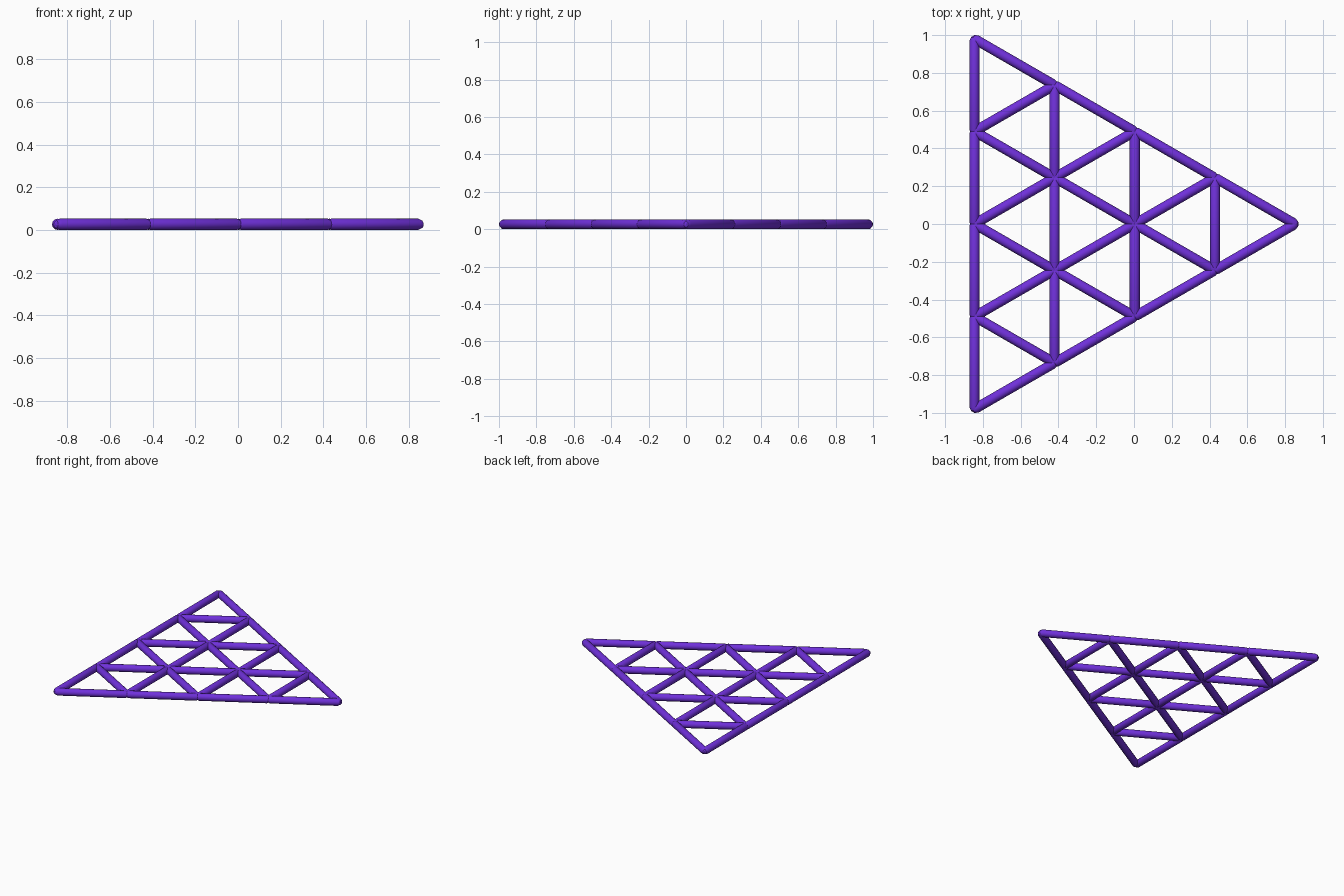
import bpy, bmesh, math
from mathutils import Vector

if "Cube" in bpy.data.objects:
    bpy.data.objects.remove(bpy.data.objects["Cube"])

N = 4            # strut segments per side of the big triangle
S = 0.49         # distance between neighbouring nodes
R = 0.0265       # strut radius
SIDES = 12
H = S * math.sqrt(3) / 2

mat = bpy.data.materials.new("purple")
mat.diffuse_color = (0.16, 0.03, 0.70, 1)
mat.use_nodes = True
mat.node_tree.nodes["Principled BSDF"].inputs["Base Color"].default_value = mat.diffuse_color

# One strut along x with blunt tapered ends that reach slightly past the nodes
a = S / 2
profile = [(a - 0.010, R), (a + 0.008, 0.7 * R), (a + 0.020, 0.0)]
profile = [(-x, r) for x, r in reversed(profile)] + profile
bm = bmesh.new()
verts = [bm.verts.new((x, 0, r)) for x, r in profile]
edges = [bm.edges.new(p) for p in zip(verts, verts[1:])]
bmesh.ops.spin(bm, geom=verts + edges, cent=(0, 0, 0), axis=(1, 0, 0),
               angle=2 * math.pi, steps=SIDES, use_merge=True)
bmesh.ops.remove_doubles(bm, verts=bm.verts, dist=1e-5)
bmesh.ops.recalc_face_normals(bm, faces=bm.faces)
for f in bm.faces:
    f.smooth = True
for e in bm.edges:
    if len(e.link_faces) == 2 and e.calc_face_angle(0) > math.radians(32):
        e.smooth = False
mesh = bpy.data.meshes.new("strut")
bm.to_mesh(mesh)
bm.free()
mesh.materials.append(mat)


def node(i, j):
    """Node j of row i; row 0 is the long edge at -x, row N is the tip."""
    return Vector(((i - N / 2) * H + 0.004, (j - (N - i) / 2) * S, R))


def strut(name, p, q):
    d = q - p
    ob = bpy.data.objects.new(name, mesh)
    ob.location = (p + q) / 2
    ob.rotation_euler.z = math.atan2(d.y, d.x)
    bpy.context.collection.objects.link(ob)


# Three struts around every small triangle pointing towards +x
for i in range(N):
    for j in range(N - i):
        p, q, tip = node(i, j), node(i, j + 1), node(i + 1, j)
        strut(f"cross_strut_{i}_{j}", p, q)
        strut(f"rising_strut_{i}_{j}", p, tip)
        strut(f"falling_strut_{i}_{j}", q, tip)
